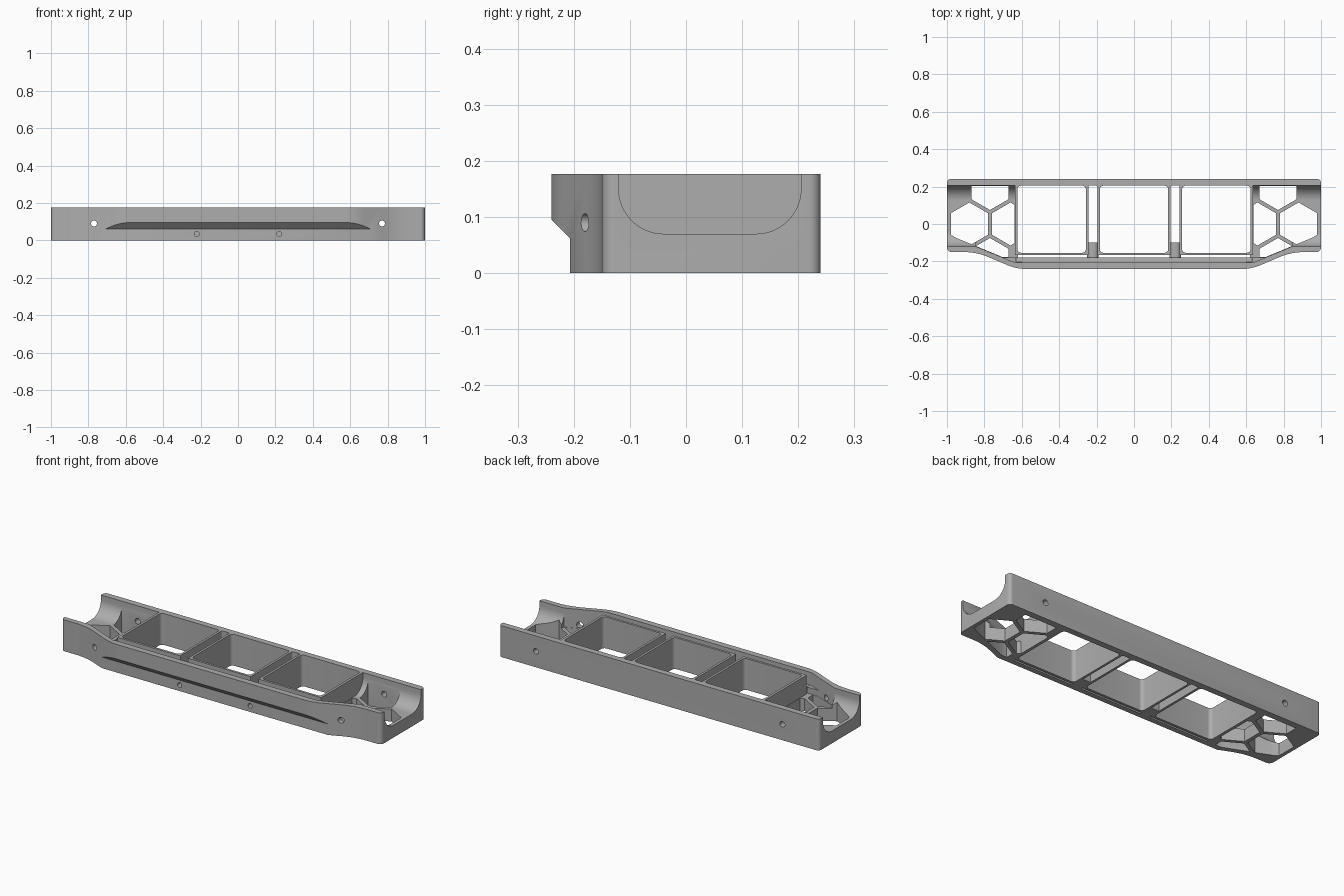
import bpy, bmesh, math
from mathutils import Vector

if "Cube" in bpy.data.objects:
    bpy.data.objects.remove(bpy.data.objects["Cube"], do_unlink=True)

HEIGHT = 0.177
FLOOR = 0.07
BACK = 0.205      # inner face of the back wall
BOX_END = 0.637   # outer face of the end boxes

grey = bpy.data.materials.new("plain grey")
grey.use_nodes = True
grey.diffuse_color = (0.42, 0.42, 0.42, 1)
grey.node_tree.nodes["Principled BSDF"].inputs["Base Color"].default_value = grey.diffuse_color


def rounded(corners, steps=6):
    """Polygon from (x, y, tangent length) corners with circular fillets."""
    out = []
    for i, (x, y, t) in enumerate(corners):
        p = Vector((x, y))
        if t == 0:
            out.append(p)
            continue
        a = (Vector(corners[i - 1][:2]) - p).normalized()
        b = (Vector(corners[(i + 1) % len(corners)][:2]) - p).normalized()
        w = math.sin(a.angle(b) / 2)
        for k in range(steps + 1):
            s = k / steps
            u, v, q = (1 - s) ** 2, 2 * w * s * (1 - s), s * s
            out.append(((p + a * t) * u + p * v + (p + b * t) * q) / (u + v + q))
    return out


def rect(x0, x1, y0, y1, r=0):
    return rounded([(x0, y0, r), (x1, y0, r), (x1, y1, r), (x0, y1, r)])


def ngon(cx, cy, radius, sides):
    turn = math.pi / 2
    return [Vector((cx + radius * math.cos(turn + math.tau * i / sides),
                    cy + radius * math.sin(turn + math.tau * i / sides))) for i in range(sides)]


def clip(points, origin, normal):
    """Keep the part of a convex polygon on the normal's side of a line."""
    o, n, out = Vector(origin), Vector(normal), []
    for i, q in enumerate(points):
        p = points[i - 1]
        dp, dq = (p - o).dot(n), (q - o).dot(n)
        if dp * dq < 0:
            out.append(p.lerp(q, dp / (dp - dq)))
        if dq >= 0:
            out.append(q)
    return out


def prism(name, points, lo, hi, axis="z"):
    place = {"z": lambda p, h: (p[0], p[1], h),
             "x": lambda p, h: (h, p[0], p[1]),
             "y": lambda p, h: (p[0], h, p[1])}[axis]
    bm = bmesh.new()
    low = [bm.verts.new(place(p, lo)) for p in points]
    high = [bm.verts.new(place(p, hi)) for p in points]
    bm.faces.new(low)
    bm.faces.new(high)
    for i in range(len(low)):
        bm.faces.new((low[i - 1], low[i], high[i], high[i - 1]))
    bmesh.ops.recalc_face_normals(bm, faces=bm.faces)
    mesh = bpy.data.meshes.new(name)
    bm.to_mesh(mesh)
    bm.free()
    obj = bpy.data.objects.new(name, mesh)
    bpy.context.collection.objects.link(obj)
    return obj


def combine(target, tool, operation="DIFFERENCE"):
    mod = target.modifiers.new(tool.name, "BOOLEAN")
    mod.operation, mod.solver, mod.object = operation, "EXACT", tool
    bpy.context.view_layer.objects.active = target
    bpy.ops.object.modifier_apply(modifier=mod.name)
    bpy.data.objects.remove(tool, do_unlink=True)


def flip(points, side):
    return [(p[0] * side, p[1]) for p in points]


# Outer shell with a bulged front
half = [(0.63, -0.24, 0.05), (0.84, -0.15, 0.07), (1, -0.15, 0.025), (1, 0.24, 0.02)]
outline = half + [(-x, y, t) for x, y, t in reversed(half)]
tray = prism("tray_frame", rounded(outline), 0, HEIGHT)
tray.data.materials.append(grey)

# Undercut below the front bulge
combine(tray, prism("undercut", [(-0.207, -0.1), (-0.207, 0.062), (-0.257, 0.112),
                                 (-0.3, 0.112), (-0.3, -0.1)], -0.9, 0.9, "x"))

# Three open boxes
for cx in (-0.44, 0, 0.44):
    combine(tray, prism("box_opening", rect(cx - 0.183, cx + 0.183, -0.154, BACK, 0.02), -0.1, 0.3))

# Gap between the boxes and the front wall
combine(tray, prism("front_gap", rect(-0.62, 0.62, -0.178, -0.167), -0.1, 0.3))
combine(tray, prism("front_gap_top", [(-0.167, 0.072), (-0.178, 0.072), (-0.205, 0.105),
                                      (-0.205, 0.3), (-0.167, 0.3)], -0.63, 0.63, "x"))

for side in (-1, 1):
    # Slot between neighbouring boxes, with a drilled boss at its front
    cx = side * 0.22
    combine(tray, prism("slot", rect(cx - 0.024, cx + 0.024, -0.172, BACK, 0.006), -0.1, 0.3))
    boss = rounded([(cx - 0.03, 0, 0), (cx + 0.03, 0, 0), (cx + 0.03, 0.066, 0.025), (cx - 0.03, 0.066, 0.025)])
    combine(tray, prism("boss", boss, -0.195, -0.1, "y"), "UNION")
    combine(tray, prism("boss_hole", ngon(cx, 0.034, 0.013, 20), -0.3, -0.115, "y"))

    # Rounded channel open at the end
    channel = rounded([(-0.12, 0.3, 0), (-0.12, FLOOR, 0.08), (BACK, FLOOR, 0.08), (BACK, 0.3, 0)], 12)
    lo, hi = sorted((side * BOX_END, side * 1.1))
    combine(tray, prism("channel", channel, lo, hi, "x"))

    # Space behind the slanted front wall
    upper = [(BOX_END, 0), (BOX_END, -0.167), (0.6, -0.167), (0.6, -0.205),
             (0.64, -0.205), (0.845, -0.12), (0.845, 0)]
    lower = upper[:3] + [(0.6, -0.178), (0.705, -0.178)] + upper[5:]
    combine(tray, prism("wall_space", flip(upper, side), 0.104, 0.3))
    combine(tray, prism("wall_space_low", flip(lower, side), FLOOR, 0.3))

    # Honeycomb floor
    for hx, hy in ((0.88, 0), (0.66, 0), (0.77, 0.19), (0.77, -0.19)):
        cell = ngon(hx, hy, 0.115, 6)
        cell = clip(cell, (BOX_END + 0.003, 0), (1, 0))
        cell = clip(cell, (0, BACK - 0.001), (0, -1))
        cell = clip(cell, (0, -0.176), (0, 1))
        cell = clip(cell, (0.845, -0.118), (-0.383, 0.924))
        combine(tray, prism("cell", flip(cell, side), -0.1, 0.3))

    # Screw holes through front and back walls
    combine(tray, prism("screw_hole", ngon(side * 0.77, 0.09, 0.016, 24), -0.3, 0.3, "y"))

# Smooth curves, sharp edges
bpy.ops.object.select_all(action="DESELECT")
tray.select_set(True)
bpy.context.view_layer.objects.active = tray
bpy.ops.object.shade_smooth_by_angle(angle=math.radians(30))
